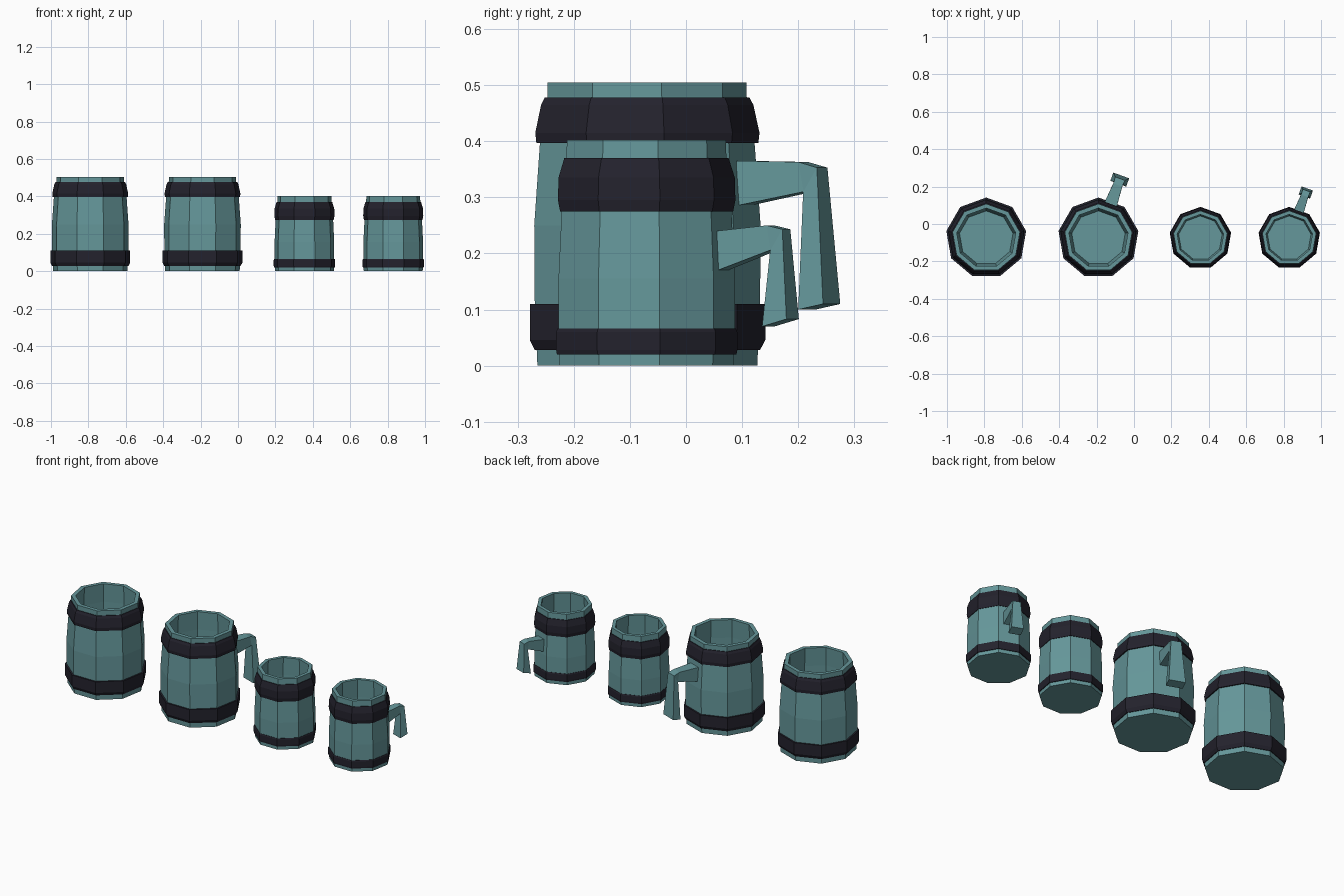
import bpy, bmesh, math
from mathutils import Vector

if "Cube" in bpy.data.objects:
    bpy.data.objects.remove(bpy.data.objects["Cube"])

SIDES = 9
CENTRE_Y = -0.075


def material(name, rgb):
    m = bpy.data.materials.new(name)
    m.diffuse_color = (*rgb, 1)
    m.use_nodes = True
    m.node_tree.nodes["Principled BSDF"].inputs["Base Color"].default_value = m.diffuse_color
    return m


TEAL = material("teal_wood", (0.13, 0.31, 0.325))
DARK = material("dark_band", (0.017, 0.016, 0.026))


def finish(bm, name, mat, x):
    bmesh.ops.recalc_face_normals(bm, faces=bm.faces)
    me = bpy.data.meshes.new(name)
    bm.to_mesh(me)
    bm.free()
    me.materials.append(mat)
    ob = bpy.data.objects.new(name, me)
    ob.location = (x, CENTRE_Y, 0)
    bpy.context.collection.objects.link(ob)


def lathe(name, profile, mat, x, closed=False):
    """Spin (radius, z) points into a nine-sided form; open ends are capped."""
    bm = bmesh.new()
    rings = []
    for r, z in profile:
        angles = [math.pi / 2 + 2 * math.pi * i / SIDES for i in range(SIDES)]
        rings.append([bm.verts.new((r * math.cos(a), r * math.sin(a), z)) for a in angles])
    pairs = list(zip(rings, rings[1:]))
    if closed:
        pairs.append((rings[-1], rings[0]))
    else:
        bm.faces.new(rings[0])
        bm.faces.new(rings[-1])
    for a, b in pairs:
        for i in range(SIDES):
            j = (i + 1) % SIDES
            bm.faces.new((a[i], a[j], b[j], b[i]))
    finish(bm, name, mat, x)


def handle(name, sections, mat, x):
    """Bridge cross-sections (outer r, z, inner r, z, width) along the 70 degree radial."""
    a = math.radians(70)
    out, side = Vector((math.cos(a), math.sin(a), 0)), Vector((-math.sin(a), math.cos(a), 0))
    bm = bmesh.new()
    loops = []
    for ro, zo, ri, zi, w in sections:
        corners = ((ro, zo, -1), (ro, zo, 1), (ri, zi, 1), (ri, zi, -1))
        loops.append([bm.verts.new(out * r + side * s * w / 2 + Vector((0, 0, z)))
                      for r, z, s in corners])
    bm.faces.new(loops[0])
    bm.faces.new(loops[-1])
    for p, q in zip(loops, loops[1:]):
        for i in range(4):
            j = (i + 1) % 4
            bm.faces.new((p[i], p[j], q[j], q[i]))
    finish(bm, name, mat, x)


# Barrel-shaped cups: outside wall, rim, then inside wall down to the floor
LARGE = dict(
    body=[(0.202, 0), (0.207, 0.11), (0.208, 0.25), (0.197, 0.40), (0.183, 0.48),
          (0.183, 0.505), (0.160, 0.505), (0.164, 0.40), (0.164, 0.25), (0.145, 0.04)],
    low=[(0.19, 0.028), (0.207, 0.028), (0.2165, 0.046), (0.2165, 0.11), (0.19, 0.11)],
    high=[(0.175, 0.397), (0.204, 0.397), (0.206, 0.415), (0.195, 0.465),
          (0.188, 0.478), (0.175, 0.478)],
    handle=[(0.188, 0.365, 0.188, 0.285, 0.07), (0.302, 0.363, 0.312, 0.310, 0.05),
            (0.338, 0.353, 0.312, 0.309, 0.055), (0.356, 0.11, 0.309, 0.10, 0.09)])
SMALL = dict(
    body=[(0.160, 0), (0.162, 0.065), (0.162, 0.155), (0.156, 0.275), (0.147, 0.37),
          (0.146, 0.402), (0.126, 0.402), (0.130, 0.30), (0.130, 0.155), (0.118, 0.035)],
    low=[(0.15, 0.02), (0.165, 0.02), (0.1665, 0.028), (0.1665, 0.06),
         (0.164, 0.066), (0.15, 0.066)],
    high=[(0.138, 0.275), (0.159, 0.275), (0.163, 0.295), (0.162, 0.335),
          (0.151, 0.37), (0.138, 0.37)],
    handle=[(0.147, 0.24, 0.147, 0.169, 0.055), (0.240, 0.25, 0.247, 0.206, 0.04),
            (0.270, 0.243, 0.247, 0.205, 0.042), (0.282, 0.083, 0.236, 0.07, 0.065)])

# Four vessels: plain and handled versions in two sizes
for label, spec, x, handled in (("large_cup", LARGE, -0.79, False), ("large_mug", LARGE, -0.19, True),
                                ("small_cup", SMALL, 0.355, False), ("small_mug", SMALL, 0.83, True)):
    lathe(label + "_body", spec["body"], TEAL, x)
    lathe(label + "_lower_band", spec["low"], DARK, x, closed=True)
    lathe(label + "_upper_band", spec["high"], DARK, x, closed=True)
    if handled:
        handle(label + "_handle", spec["handle"], TEAL, x)
